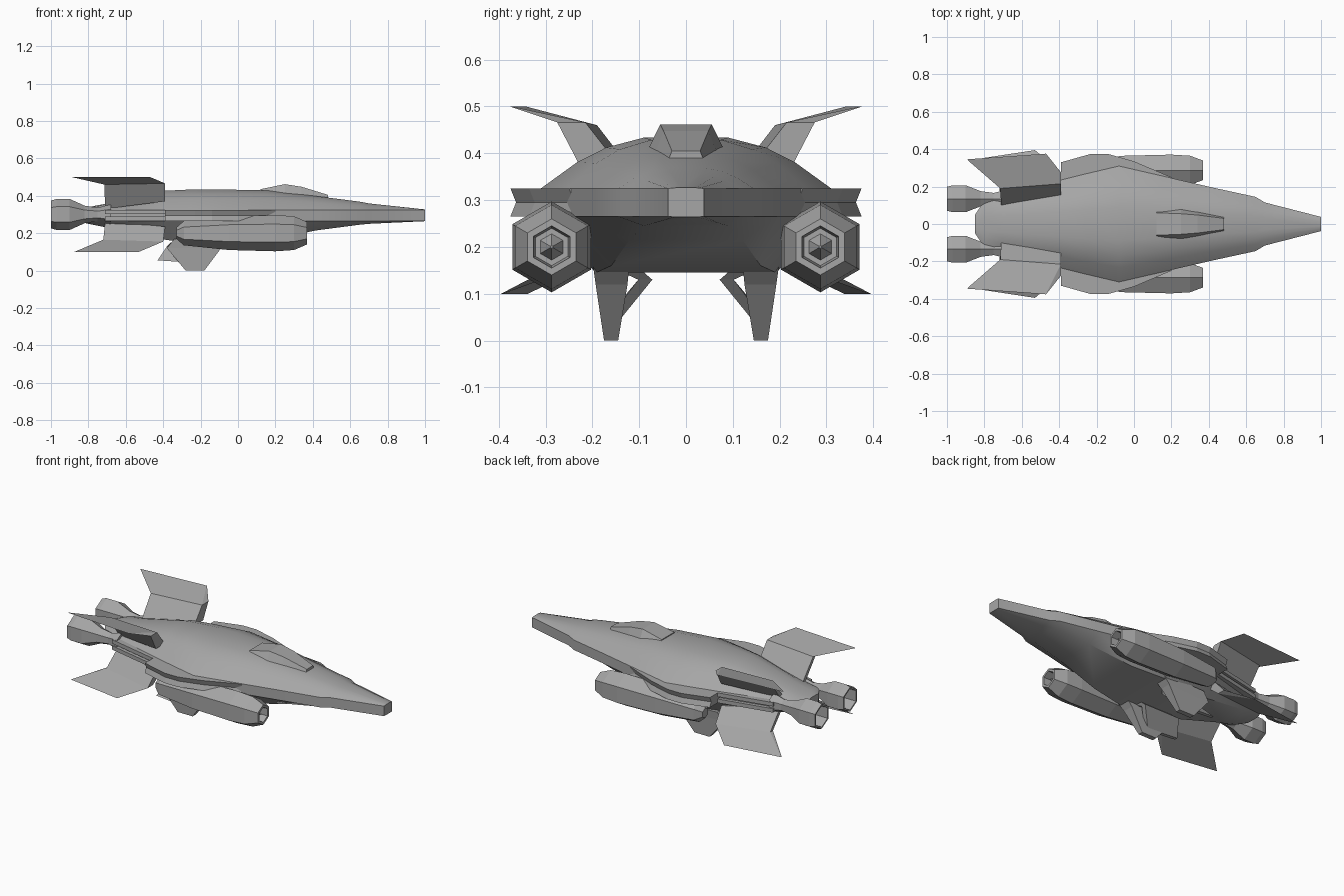
import bpy, bmesh, math

cube = bpy.data.objects.get("Cube")
if cube:
    bpy.data.objects.remove(cube, do_unlink=True)

grey = bpy.data.materials.new("hull_grey")
grey.use_nodes = True
COLOUR = (0.38, 0.38, 0.38, 1)
grey.diffuse_color = COLOUR
grey.node_tree.nodes["Principled BSDF"].inputs["Base Color"].default_value = COLOUR


def loft(name, rings, mirror=True, smooth=None):
    """Skin equal-sized rings of points, cap both ends, mirror across y."""
    bm = bmesh.new()
    rows = [[bm.verts.new(p) for p in ring] for ring in rings]
    for a, b in zip(rows, rows[1:]):
        for i in range(len(a)):
            j = (i + 1) % len(a)
            bm.faces.new((a[i], a[j], b[j], b[i]))
    bm.faces.new(rows[0])
    bm.faces.new(rows[-1])
    bmesh.ops.remove_doubles(bm, verts=bm.verts, dist=0.0005)
    bmesh.ops.recalc_face_normals(bm, faces=bm.faces)
    mesh = bpy.data.meshes.new(name)
    bm.to_mesh(mesh)
    bm.free()
    mesh.materials.append(grey)
    ob = bpy.data.objects.new(name, mesh)
    bpy.context.collection.objects.link(ob)
    if mirror:
        mod = ob.modifiers.new("mirror", "MIRROR")
        mod.use_axis = (False, True, False)
    if smooth:
        bpy.ops.object.select_all(action="DESELECT")
        ob.select_set(True)
        bpy.context.view_layer.objects.active = ob
        bpy.ops.object.shade_smooth_by_angle(angle=math.radians(smooth))
    return ob


def hexes(profile, y, z):
    """Six-sided rings, corner up, along x from (x, radius) pairs."""
    angles = [math.radians(30 + 60 * i) for i in range(6)]
    return [[(x, y + r * math.cos(a), z + r * math.sin(a)) for a in angles]
            for x, r in profile]


def blade(front, rear, wide, thin):
    """Four-cornered ring of a fin: thick leading edge, thin trailing edge."""
    (xf, yf, zf), (xr, yr, zr) = front, rear
    return [(xf, yf, zf), (xf, yf + wide, zf), (xr, yr + thin, zr), (xr, yr, zr)]


# Fuselage: domed top, upright chine band, flat keel
CHINE_TOP, CHINE_LOW = 0.325, 0.265
DOME = [(0.29, 0.97), (0.55, 0.78), (0.75, 0.5)]


def hull_ring(x, w, top, low):
    half = [(w * f, CHINE_TOP + h * (top - CHINE_TOP)) for f, h in DOME]
    half += [(w, CHINE_TOP), (w, CHINE_LOW), (w * 0.62, low)]
    return ([(x, y, z) for y, z in half]
            + [(x, -y, z) for y, z in reversed(half)])


loft("fuselage", [hull_ring(*s) for s in [
    (1.0, 0.038, 0.327, 0.264), (0.70, 0.115, 0.36, 0.25),
    (0.65, 0.145, 0.37, 0.245), (0.42, 0.195, 0.4, 0.215),
    (0.15, 0.257, 0.432, 0.16), (-0.08, 0.31, 0.437, 0.145),
    (-0.25, 0.27, 0.437, 0.145), (-0.39, 0.235, 0.43, 0.165),
    (-0.70, 0.15, 0.36, 0.23), (-0.80, 0.125, 0.34, 0.25),
    (-0.85, 0.05, 0.33, 0.262)]], mirror=False, smooth=32)

# Cockpit canopy: low faceted hump
loft("canopy", [
    [(x, -b, z0), (x, -t, z1), (x, t, z1), (x, b, z0)]
    for x, b, t, z0, z1 in [
        (0.12, 0.08, 0.06, 0.41, 0.435), (0.25, 0.085, 0.055, 0.4, 0.462),
        (0.34, 0.07, 0.048, 0.39, 0.448), (0.48, 0.04, 0.03, 0.38, 0.405)]],
    mirror=False)

# Side strakes with a shallow groove along the outer edge
loft("side_strake", [
    [(x, i, CHINE_TOP), (x, o, CHINE_TOP), (x, o - 0.012, 0.295),
     (x, o, CHINE_LOW), (x, i, CHINE_LOW)]
    for x, i, o in [(-0.39, 0.2, 0.33), (-0.23, 0.25, 0.375),
                    (-0.14, 0.25, 0.375), (0.0, 0.22, 0.335), (0.2, 0.2, 0.25)]])

# Twin rails between the strakes and the tail
for label, low in (("upper_rail", 0.302), ("lower_rail", 0.265)):
    loft(label, [[(x, i, low), (x, o, low), (x, o, low + 0.023), (x, i, low + 0.023)]
                 for x, i, o in [(-0.39, 0.14, 0.255), (-0.71, 0.08, 0.185)]])
loft("rail_core", [[(x, 0.08, 0.27), (x, o, 0.27), (x, o, 0.32), (x, 0.08, 0.32)]
                   for x, o in [(-0.39, 0.235), (-0.7, 0.165)]])

# Underslung nacelles with an intake spike
loft("nacelle", hexes([
    (-0.33, 0.03), (-0.29, 0.065), (-0.05, 0.09), (0.2, 0.097), (0.30, 0.09),
    (0.37, 0.06), (0.37, 0.045), (0.31, 0.04), (0.31, 0.028), (0.355, 0.003)],
    0.287, 0.2))

# Hollow rear thrusters
loft("thruster", hexes([
    (-0.68, 0.055), (-0.75, 0.036), (-0.82, 0.047), (-0.90, 0.083),
    (-0.97, 0.083), (-1.0, 0.074), (-1.0, 0.064), (-0.90, 0.058), (-0.88, 0.02)],
    0.135, 0.3))

# Tail fins, cranked outward
loft("upper_fin", [
    blade((-0.39, 0.14, 0.37), (-0.71, 0.09, 0.33), 0.085, 0.03),
    blade((-0.39, 0.215, 0.466), (-0.715, 0.19, 0.46), 0.06, 0.025),
    blade((-0.47, 0.372, 0.5), (-0.89, 0.342, 0.5), 0.004, 0.004)])
loft("lower_fin", [
    blade((-0.39, 0.14, 0.235), (-0.71, 0.09, 0.265), 0.08, 0.03),
    blade((-0.40, 0.24, 0.155), (-0.72, 0.2, 0.165), 0.05, 0.025),
    blade((-0.53, 0.391, 0.1), (-0.875, 0.338, 0.1), 0.004, 0.004)])

# Belly fins that carry the ship, each with an inner vane
loft("belly_fin", [
    blade((-0.04, 0.12, 0.17), (-0.34, 0.13, 0.17), 0.08, 0.06),
    blade((-0.09, 0.125, 0.12), (-0.38, 0.14, 0.12), 0.068, 0.04),
    blade((-0.18, 0.145, 0.0), (-0.28, 0.145, 0.0), 0.03, 0.03)])
loft("belly_vane", [
    blade((-0.12, 0.095, 0.15), (-0.36, 0.095, 0.15), 0.05, 0.05),
    blade((-0.14, 0.072, 0.13), (-0.38, 0.072, 0.13), 0.03, 0.03),
    blade((-0.22, 0.145, 0.04), (-0.43, 0.145, 0.055), 0.025, 0.02)])
